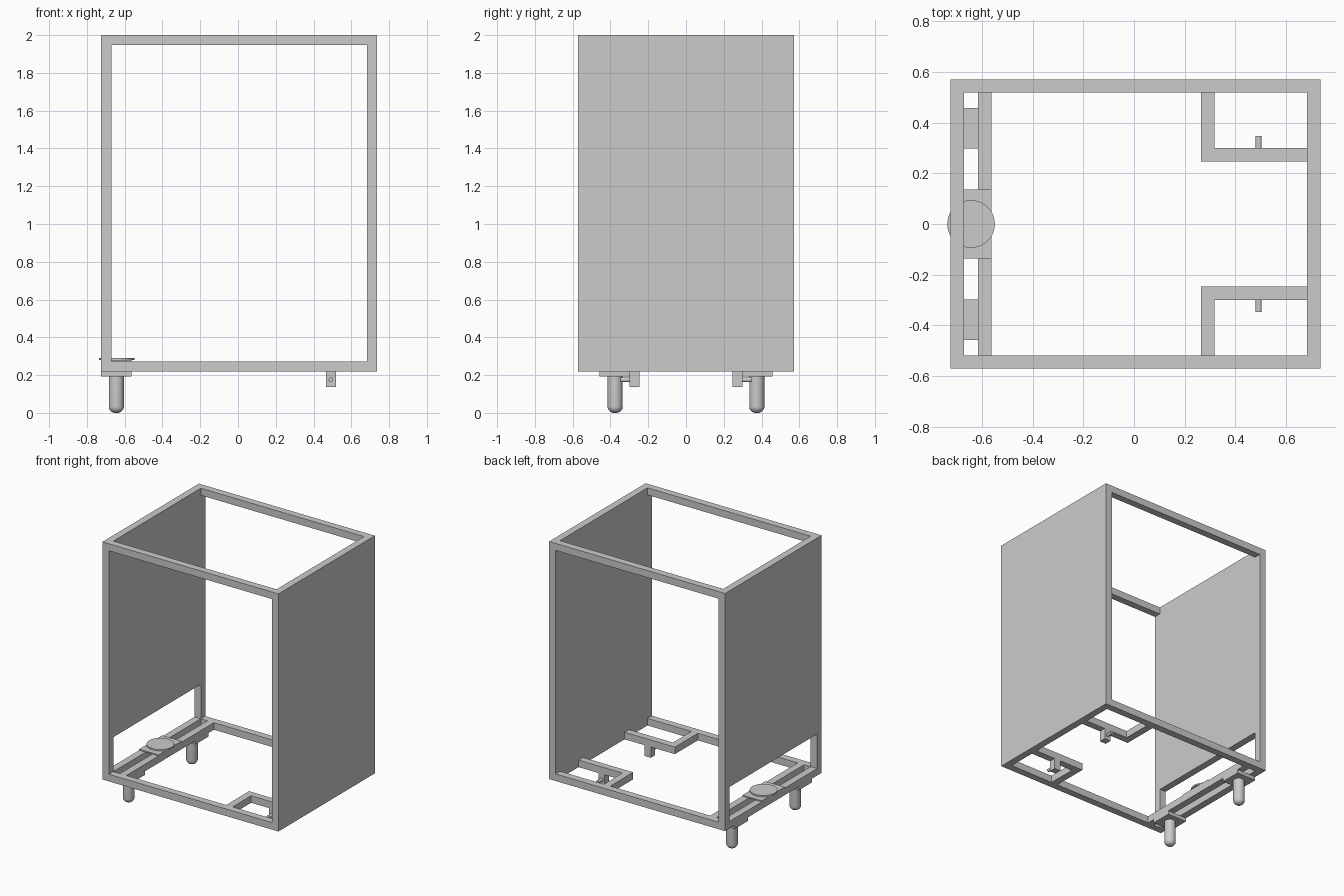
import bpy
import bmesh
from mathutils import Matrix

if "Cube" in bpy.data.objects:
    bpy.data.objects.remove(bpy.data.objects["Cube"], do_unlink=True)

grey = bpy.data.materials.new("plain grey")
grey.use_nodes = True
grey.diffuse_color = (0.6, 0.6, 0.6, 1)
grey.node_tree.nodes["Principled BSDF"].inputs["Base Color"].default_value = (0.6, 0.6, 0.6, 1)


def finish(name, bm):
    mesh = bpy.data.meshes.new(name)
    bm.to_mesh(mesh)
    bm.free()
    mesh.materials.append(grey)
    obj = bpy.data.objects.new(name, mesh)
    bpy.context.collection.objects.link(obj)
    return obj


def box(name, x, y, z):
    """Box from (min, max) pairs on each axis."""
    bm = bmesh.new()
    size = [b - a for a, b in (x, y, z)]
    mid = [(a + b) / 2 for a, b in (x, y, z)]
    bmesh.ops.create_cube(bm, size=1, matrix=Matrix.Translation(mid) @ Matrix.Diagonal((*size, 1)))
    return finish(name, bm)


def cylinder(name, centre, radius, depth, axis="Z", round_bottom=0):
    bm = bmesh.new()
    turn = Matrix.Rotation(1.5707963, 4, "X") if axis == "Y" else Matrix.Identity(4)
    bmesh.ops.create_cone(bm, cap_ends=True, segments=40, radius1=radius, radius2=radius,
                          depth=depth, matrix=Matrix.Translation(centre) @ turn)
    if round_bottom:
        low = min(v.co.z for v in bm.verts)
        rim = [e for e in bm.edges if all(v.co.z < low + 0.001 for v in e.verts)]
        bmesh.ops.bevel(bm, geom=rim, offset=round_bottom, segments=8, profile=0.5, affect="EDGES")
    obj = finish(name, bm)
    bpy.ops.object.select_all(action="DESELECT")
    obj.select_set(True)
    bpy.context.view_layer.objects.active = obj
    bpy.ops.object.shade_smooth_by_angle()
    return obj


def span(side, near, far):
    return tuple(sorted((side * near, side * far)))


# Main dimensions
BAR = 0.053
LEFT, RIGHT, DEPTH = -0.724, 0.735, 0.571
BOTTOM, TOP = 0.219, 2.0
CUT = 0.53
IN_L, IN_R, IN_Y = LEFT + BAR, RIGHT - BAR, DEPTH - BAR
FLOOR = (BOTTOM, BOTTOM + BAR)
beam_x = (-0.616, -0.563)

# Side walls: one full height, one raised above an opening
box("full_side_wall", (IN_R, RIGHT), (-DEPTH, DEPTH), (BOTTOM, TOP))
box("raised_side_wall", (LEFT, IN_L), (-DEPTH, DEPTH), (CUT, TOP))
box("opening_sill", (LEFT, IN_L), (-IN_Y, IN_Y), FLOOR)

# Cross beam and turntable
box("caster_beam", beam_x, (-IN_Y, IN_Y), FLOOR)
box("turntable_plate", (LEFT, beam_x[1]), (-0.136, 0.136), (FLOOR[1], 0.28))
cylinder("turntable_disc", (-0.643, 0, 0.285), 0.094, 0.011)

for side, label in ((-1, "front"), (1, "back")):
    edge = span(side, IN_Y, DEPTH)
    # Frame rails and the short post beside the opening
    box(label + "_top_rail", (IN_L, IN_R), edge, (TOP - BAR, TOP))
    box(label + "_bottom_rail", (IN_L, IN_R), edge, FLOOR)
    box(label + "_post", (LEFT, IN_L), edge, (BOTTOM, CUT))

    # Rounded foot on its plate
    box(label + "_foot_plate", (LEFT, beam_x[1]), span(side, 0.297, 0.457), (0.192, BOTTOM))
    cylinder(label + "_foot", (-0.644, side * 0.375, 0.096), 0.04, 0.192, round_bottom=0.034)

    # Corner bracket with hanging tab and axle pin
    inner = span(side, 0.247, 0.299)
    box(label + "_bracket_arm", (0.265, 0.318), span(side, 0.299, IN_Y), FLOOR)
    box(label + "_bracket_beam", (0.265, IN_R), inner, FLOOR)
    box(label + "_axle_tab", (0.465, 0.518), inner, (0.138, BOTTOM))
    cylinder(label + "_axle_pin", (0.492, side * 0.322, 0.175), 0.012, 0.05, axis="Y")
